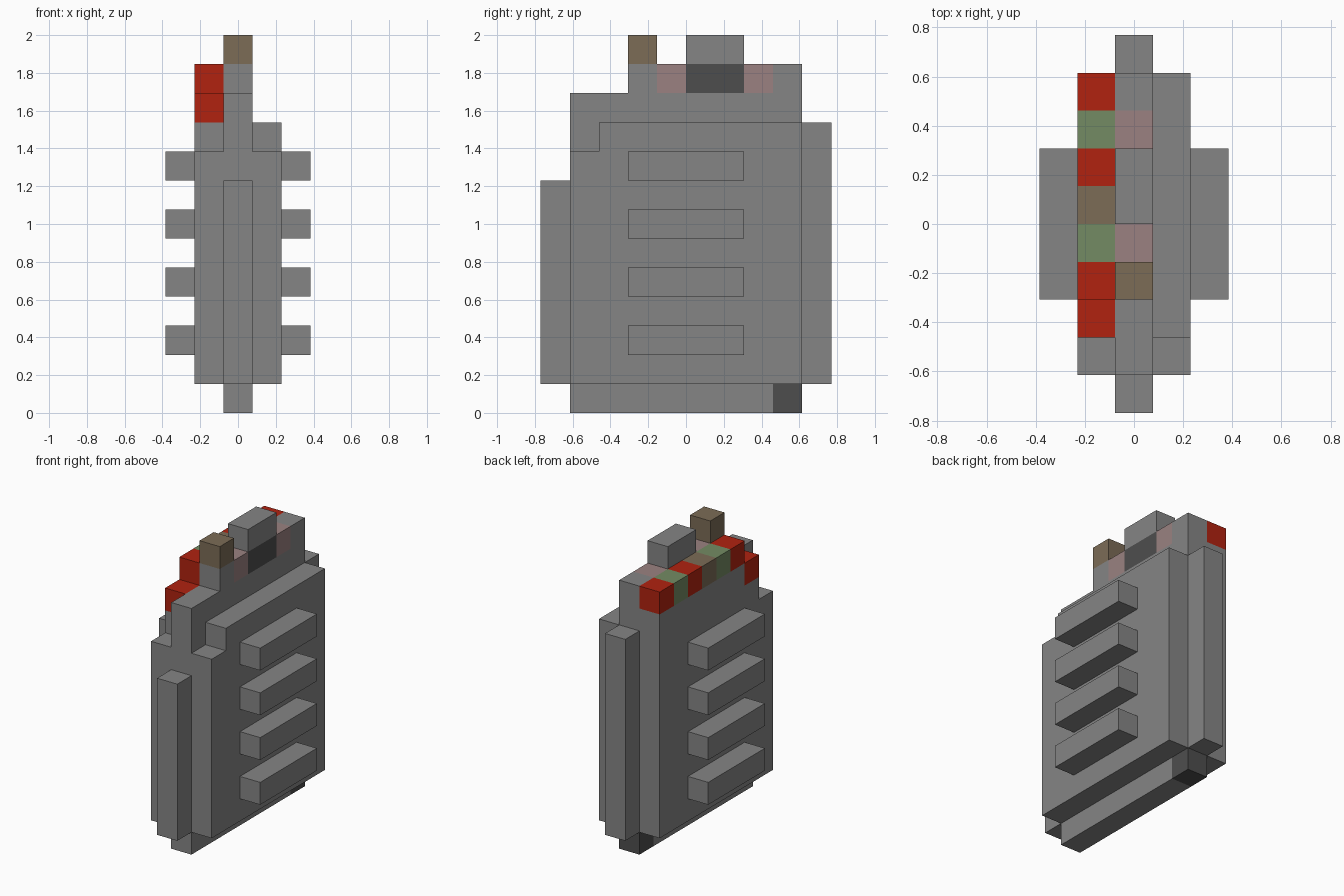
import bpy
import bmesh
from mathutils import Vector

cube = bpy.data.objects.get("Cube")
if cube:
    bpy.data.objects.remove(cube, do_unlink=True)

U = 2 / 13                          # one block
ORIGIN = Vector((-2.5, -5, 0))      # grid corner, in blocks


def material(name, r, g, b):
    mat = bpy.data.materials.new(name)
    mat.use_nodes = True
    mat.diffuse_color = (r, g, b, 1)
    mat.node_tree.nodes["Principled BSDF"].inputs["Base Color"].default_value = (r, g, b, 1)
    return mat


grey = material("grey", 0.235, 0.235, 0.235)
dark = material("dark_grey", 0.076, 0.076, 0.076)
red = material("red", 0.44, 0.016, 0.005)
brown = material("brown", 0.2, 0.15, 0.094)
green = material("green", 0.172, 0.256, 0.125)
pink = material("pink", 0.325, 0.222, 0.22)


def slab(name, mat, x, width, outline):
    """Extrude a side outline of (y, z) block corners along x."""
    bm = bmesh.new()
    face = bm.faces.new([bm.verts.new((Vector((x, y, z)) + ORIGIN) * U) for y, z in outline])
    grown = bmesh.ops.extrude_face_region(bm, geom=[face])["geom"]
    moved = [v for v in grown if isinstance(v, bmesh.types.BMVert)]
    bmesh.ops.translate(bm, verts=moved, vec=(width * U, 0, 0))
    bmesh.ops.recalc_face_normals(bm, faces=bm.faces)
    mesh = bpy.data.meshes.new(name)
    bm.to_mesh(mesh)
    bm.free()
    mesh.materials.append(mat)
    obj = bpy.data.objects.new(name, mesh)
    bpy.context.collection.objects.link(obj)
    return obj


def block(name, mat, x, y, z, length=1, height=1):
    y2, z2 = y + length, z + height
    return slab(name, mat, x, 1, [(y, z), (y2, z), (y2, z2), (y, z2)])


# Body: centre slab with stepped shoulder, and a slab on each side
slab("centre_slab", grey, 2, 1, [(1, 1), (9, 1), (9, 11), (1, 11)])
slab("left_slab", grey, 3, 1, [(1, 1), (9, 1), (9, 10), (2, 10), (2, 9), (1, 9)])
slab("right_slab", grey, 1, 1,
     [(1, 1), (9, 1), (9, 11), (3, 11), (3, 10), (2, 10), (2, 9), (1, 9)])

# Keel, front plate and back plate
block("keel", grey, 2, 1, 0, length=7)
block("keel_end", dark, 2, 8, 0)
block("front_plate", grey, 2, 0, 1, height=7)
block("back_plate", grey, 2, 9, 1, height=9)

# Grip ribs on both sides
for side, x in (("right", 0), ("left", 4)):
    for i in range(4):
        block(f"{side}_rib_{i + 1}", grey, x, 3, 2 + 2 * i, length=4)

# Top ridge
block("ridge_front", grey, 2, 3, 11)
block("ridge_front_pad", pink, 2, 4, 11)
block("ridge_socket", dark, 2, 5, 11, length=2)
block("ridge_back_pad", pink, 2, 7, 11)
block("ridge_back", grey, 2, 8, 11)
block("front_post", brown, 2, 3, 12)
block("top_button", grey, 2, 5, 12, length=2)

# Row of coloured blocks along the right edge
block("low_front_light", red, 1, 2, 10)
for i, mat in enumerate((red, green, brown, red, green, red)):
    block(f"edge_light_{i + 1}", mat, 1, 3 + i, 11)
